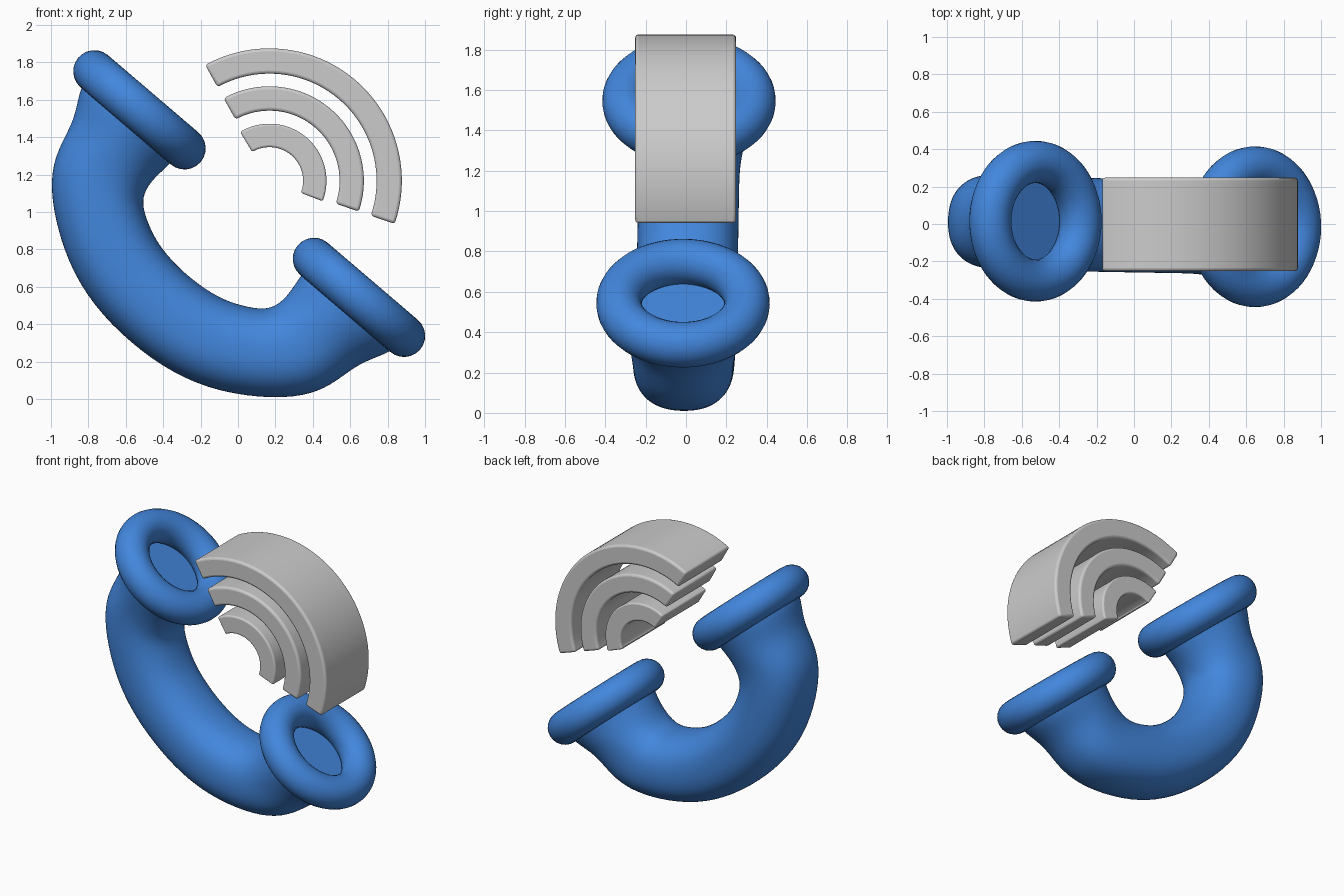
import bpy, bmesh
from math import radians, cos, sin, tau, copysign
from mathutils import Matrix, Vector

if "Cube" in bpy.data.objects:
    bpy.data.objects.remove(bpy.data.objects["Cube"])

blue = bpy.data.materials.new("blue")
blue.diffuse_color = (0.055, 0.24, 0.72, 1)
blue.use_nodes = True
blue.node_tree.nodes["Principled BSDF"].inputs["Base Color"].default_value = blue.diffuse_color

# Tilted handset frame: local x joins the two ends, local z is the facing direction
frame = (Matrix.Translation((0.06, 0, 1.045)) @ Matrix.Rotation(radians(40.5), 4, 'Y')
         @ Matrix.Rotation(radians(-1.1), 4, 'Z'))


def finish(bm, name, mat=None, matrix=None, angle=40):
    bmesh.ops.recalc_face_normals(bm, faces=bm.faces[:])
    me = bpy.data.meshes.new(name)
    bm.to_mesh(me)
    bm.free()
    ob = bpy.data.objects.new(name, me)
    bpy.context.collection.objects.link(ob)
    if matrix:
        ob.matrix_world = matrix
    if mat:
        me.materials.append(mat)
    bpy.ops.object.select_all(action='DESELECT')
    ob.select_set(True)
    bpy.context.view_layer.objects.active = ob
    bpy.ops.object.shade_smooth_by_angle(angle=radians(angle))
    return ob


def skin(bm, rings, closed=False):
    vs = [[bm.verts.new(p) for p in r] for r in rings]
    n = len(vs[0])
    pairs = list(zip(vs, vs[1:])) + ([(vs[-1], vs[0])] if closed else [])
    for a, b in pairs:
        for i in range(n):
            j = (i + 1) % n
            bm.faces.new((a[i], a[j], b[j], b[i]))
    return vs


# Handset tube: outer x, z, inner x, z, half width; from one end to the middle
half = [
    (1.100, -0.04, 0.455, -0.04, 0.320),
    (1.085, -0.13, 0.462, -0.13, 0.300),
    (1.003, -0.26, 0.474, -0.22, 0.275),
    (0.972, -0.42, 0.472, -0.295, 0.255),
    (0.920, -0.555, 0.447, -0.357, 0.25),
    (0.784, -0.705, 0.390, -0.407, 0.25),
    (0.533, -0.872, 0.260, -0.473, 0.25),
    (0.276, -0.957, 0.130, -0.500, 0.25),
    (0.000, -0.980, 0.000, -0.508, 0.25),
]
sections = half + [(-a, b, -c, d, w) for a, b, c, d, w in half[-2::-1]]
rings = []
for ox, oz, ix, iz, w in sections:
    mid = Vector((ox + ix, 0, oz + iz)) / 2
    arm = Vector((ox - ix, 0, oz - iz)) / 2
    e = 0.86 if w < 0.27 else 1.0
    ring = []
    for k in range(24):
        c, s = cos(tau * k / 24), sin(tau * k / 24)
        c, s = copysign(abs(c) ** e, c), copysign(abs(s) ** e, s)
        ring.append(mid + arm * c * 1.01 + Vector((0, w * s * 1.01, 0)))
    rings.append(ring)
bm = bmesh.new()
skin(bm, rings)
tube = finish(bm, "handset_tube", blue, frame, 180)
sub = tube.modifiers.new("smooth", 'SUBSURF')
sub.levels = sub.render_levels = 2

# Ring cushions and recessed floors at both ends
for side, x in (("upper", -0.772), ("lower", 0.772)):
    R, r = 0.317, 0.113
    bm = bmesh.new()
    skin(bm, [[(x + (R + r * cos(tau * j / 24)) * cos(tau * i / 64),
                (R + r * cos(tau * j / 24)) * sin(tau * i / 64),
                r * sin(tau * j / 24)) for j in range(24)] for i in range(64)], True)
    finish(bm, side + "_cushion", blue, frame, 180)
    bm = bmesh.new()
    bmesh.ops.create_circle(bm, cap_ends=True, segments=48, radius=0.28,
                            matrix=Matrix.Translation((x, 0, -0.075)))
    finish(bm, side + "_floor", blue, frame)

# Sound wave arcs
for name, r0, r1, a0, a1 in (("small", 0.18, 0.305, -21, 121),
                             ("middle", 0.375, 0.505, -19, 119),
                             ("large", 0.573, 0.708, -19, 119)):
    bm = bmesh.new()
    rings = []
    for i in range(41):
        a = radians(a0 + (a1 - a0) * i / 40)
        rings.append([(0.168 + r * cos(a), y, 1.167 + r * sin(a))
                      for r, y in ((r0, -0.252), (r1, -0.252), (r1, 0.248), (r0, 0.248))])
    vs = skin(bm, rings)
    bm.faces.new(vs[0])
    bm.faces.new(vs[-1])
    arc = finish(bm, name + "_sound_wave")
    bev = arc.modifiers.new("soft_edges", 'BEVEL')
    bev.width, bev.segments = 0.016, 3
    bev.limit_method, bev.angle_limit = 'ANGLE', radians(40)
